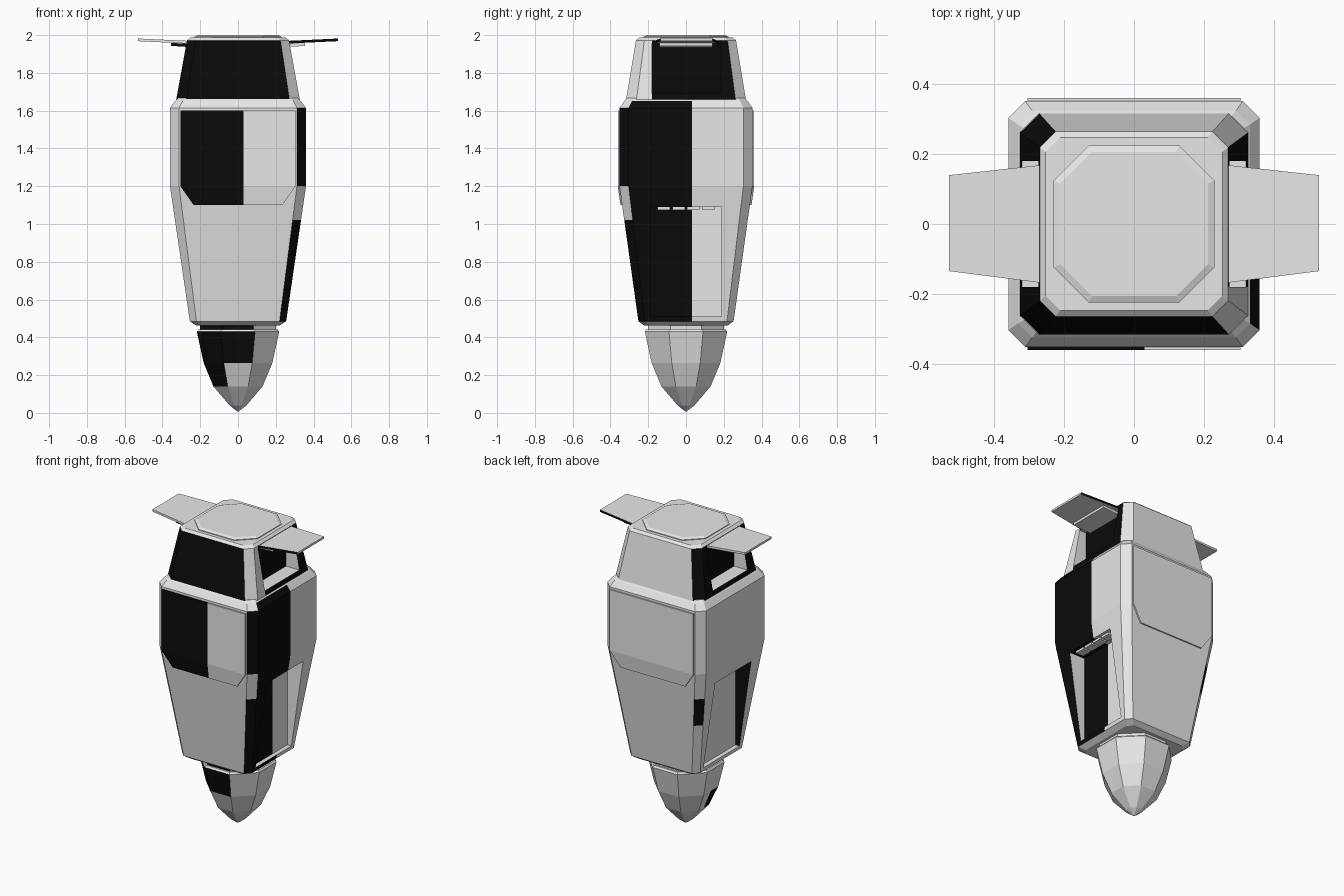
import bpy, bmesh
from mathutils import Vector

if "Cube" in bpy.data.objects:
    bpy.data.objects.remove(bpy.data.objects["Cube"])


def material(name, v):
    m = bpy.data.materials.new(name)
    m.diffuse_color = (v, v, v, 1)
    m.use_nodes = True
    m.node_tree.nodes["Principled BSDF"].inputs["Base Color"].default_value = m.diffuse_color
    return m


GREY = material("light_grey", 0.8)
BLACK = material("black", 0.003)


def finish(name, bm, rule=None, cuts=(), boxes=()):
    """Mesh to object: subtract boxes, cut along planes, colour faces by rule (True = black)."""
    bmesh.ops.recalc_face_normals(bm, faces=bm.faces)
    me = bpy.data.meshes.new(name)
    bm.to_mesh(me)
    bm.free()
    ob = bpy.data.objects.new(name, me)
    bpy.context.collection.objects.link(ob)
    helpers = []
    for lo, hi in boxes:
        cutter = box("cutter", lo, hi)
        cutter.hide_render = True
        helpers.append(cutter)
        mod = ob.modifiers.new("recess", 'BOOLEAN')
        mod.operation, mod.solver, mod.object = 'DIFFERENCE', 'EXACT', cutter
    if helpers:
        bpy.context.view_layer.update()
        dg = bpy.context.evaluated_depsgraph_get()
        me = bpy.data.meshes.new_from_object(ob.evaluated_get(dg))
        ob.modifiers.clear()
        ob.data = me
        for h in helpers:
            bpy.data.objects.remove(h)
    me.materials.clear()
    me.materials.append(GREY)
    me.materials.append(BLACK)
    bm = bmesh.new()
    bm.from_mesh(me)
    for co, no in cuts:
        bmesh.ops.bisect_plane(bm, geom=bm.verts[:] + bm.edges[:] + bm.faces[:],
                               plane_co=co, plane_no=no)
    bm.normal_update()
    for f in bm.faces:
        f.smooth = False
        f.material_index = int(bool(rule and rule(f.calc_center_median(), f.normal)))
    bm.to_mesh(me)
    bm.free()
    return ob


def prism(name, pts, offset, rule=None, cuts=()):
    """Polygon of 3D points extruded along offset."""
    bm = bmesh.new()
    a = [bm.verts.new(p) for p in pts]
    b = [bm.verts.new(Vector(p) + Vector(offset)) for p in pts]
    bm.faces.new(a)
    bm.faces.new(b[::-1])
    n = len(pts)
    for i in range(n):
        bm.faces.new((a[i], a[(i + 1) % n], b[(i + 1) % n], b[i]))
    return finish(name, bm, rule, cuts)


def box(name, lo, hi, rule=None):
    (x0, y0, z0), (x1, y1, z1) = lo, hi
    return prism(name, [(x0, y0, z0), (x1, y0, z0), (x1, y1, z0), (x0, y1, z0)],
                 (0, 0, z1 - z0), rule)


def loft(name, rings, rule=None, cuts=(), boxes=()):
    """Stack of corner-cut rectangles, each ring = (z, half x, half y, corner cut)."""
    bm = bmesh.new()
    prev = None
    for z, x, y, c in rings:
        pts = [(x, c - y), (x, y - c), (x - c, y), (c - x, y),
               (-x, y - c), (-x, c - y), (c - x, -y), (x - c, -y)]
        ring = [bm.verts.new((px, py, z)) for px, py in pts]
        if prev:
            for i in range(8):
                j = (i + 1) % 8
                bm.faces.new((prev[i], prev[j], ring[j], ring[i]))
        else:
            bm.faces.new(ring[::-1])
        prev = ring
    bm.faces.new(prev)
    return finish(name, bm, rule, cuts, boxes)


SPLIT = 0.033

# nose cone and neck: regular octagons
octagon = lambda z, a: (z, a, a, a * 0.586)


def nose_rule(c, n):
    left_front = n.x < -0.3 and n.y < -0.3
    front = n.y < -0.5 and abs(n.x) < 0.2
    if c.z > 0.265:
        return (left_front or front) and n.z < 0.5
    left = n.x < -0.5 and abs(n.y) < 0.2 and c.y < 0
    return c.z > 0.14 and (left_front or left)


loft("nose_cone", [octagon(0.008, 0.004), octagon(0.04, 0.045), octagon(0.14, 0.13),
                   octagon(0.265, 0.182), octagon(0.43, 0.218), octagon(0.442, 0.21)],
     nose_rule, [((0, 0, 0), (0, 1, 0))])
loft("neck", [octagon(0.43, 0.2), octagon(0.475, 0.2)],
     lambda c, n: n.y < -0.3 and n.x < 0.3)


# main body with a wedge recess in each side
def body_rule(c, n):
    if n.x > 0.3 and n.y < -0.3:                       # front right corner
        return 0.48 < c.z < 1.02 or 1.2 < c.z < 1.63
    if n.x < -0.3 and n.y > 0.3:                       # back left corner
        return 0.83 < c.z < 1.02
    if c.x < 0 and abs(c.y) < 0.22 and n.y > 0.8:      # left recess wall
        return True
    right = n.x > 0.65 and abs(n.y) < 0.3
    roof = n.z < -0.8 and c.z > 1 and c.x > 0
    return (right or roof) and c.y < SPLIT and c.z < 1.655


def slope(z):
    t = (z - 0.485) / (1.2 - 0.485)
    return (z, 0.255 + 0.105 * t, 0.252 + 0.1 * t, 0.035 + 0.013 * t)


loft("body", [(0.462, 0.22, 0.22, 0.03), slope(0.485), slope(0.83), slope(1.02), slope(1.2),
              (1.615, 0.36, 0.352, 0.048), (1.652, 0.332, 0.325, 0.04),
              (1.668, 0.315, 0.31, 0.035)],
     body_rule, [((0, SPLIT, 0), (0, 1, 0))],
     [((0.23, -0.187, 0.51), (0.6, 0.187, 1.09)),
      ((-0.6, -0.187, 0.51), (-0.23, 0.187, 1.09))])

# vent bars under the roof of each recess
for s, side in ((1, "right"), (-1, "left")):
    for i in range(4):
        y = -0.117 + 0.078 * i
        xs = sorted((s * 0.27, s * 0.325))
        box(f"vent_bar_{side}_{i + 1}", (xs[0], y - 0.033, 1.075), (xs[1], y + 0.033, 1.1))

# raised front and back panels that follow the bend of the body
for s, side in ((-1, "front"), (1, "back")):
    outline = [(-0.305, 1.6), (0.305, 1.6), (0.305, 1.2),
               (0.235, 1.1), (-0.235, 1.1), (-0.305, 1.2)]
    panel = prism(f"{side}_panel", [(x, s * 0.345, z) for x, z in outline], (0, s * 0.016, 0),
                  (lambda c, n: c.x < 0.03) if s < 0 else None,
                  [((0, 0, 1.2), (0, 0, 1)), ((0.03, 0, 0), (1, 0, 0))])
    for v in panel.data.vertices:
        v.co.y -= s * 0.14 * max(0, 1.2 - v.co.z)


# upper cab with an open bay on each side
def cab_rule(c, n):
    if abs(n.z) > 0.5:
        return False
    if abs(c.y) < 0.19 and abs(n.y) > 0.8:             # bay side walls
        return False
    if abs(n.x) > 0.8:                                 # sides and bay back walls
        return not (c.x > 0 and c.y < -0.18)
    if n.y < -0.8:
        return True
    return n.x < -0.3                                  # left corners


loft("cab", [(1.66, 0.327, 0.317, 0.055), (1.972, 0.27, 0.265, 0.045),
             (1.987, 0.253, 0.248, 0.042)],
     cab_rule, [((0, 0.18, 0), (0, 1, 0)), ((0, -0.18, 0), (0, 1, 0))],
     [((0.225, -0.18, 1.69), (0.5, 0.18, 1.955)),
      ((-0.5, -0.18, 1.69), (-0.225, 0.18, 1.955))])

# octagonal roof hatch
loft("roof_hatch", [(1.98, 0.23, 0.225, 0.1), (1.992, 0.23, 0.225, 0.1),
                    (2.0, 0.212, 0.207, 0.092)])

# side flaps with hinge brackets
for s, side in ((1, "right"), (-1, "left")):
    prism(f"flap_{side}", [(s * 0.255, -0.17, 1.955), (s * 0.53, -0.135, 1.968),
                           (s * 0.53, 0.14, 1.968), (s * 0.255, 0.17, 1.955)], (0, 0, 0.014),
          (lambda c, n: abs(n.y) > 0.8) if s > 0 else None)
    prism(f"hinge_{side}", [(s * 0.225, -0.14, 1.935), (s * 0.355, -0.14, 1.943),
                            (s * 0.355, 0.14, 1.943), (s * 0.225, 0.14, 1.935)], (0, 0, 0.016),
          (lambda c, n: True) if s < 0 else None)
